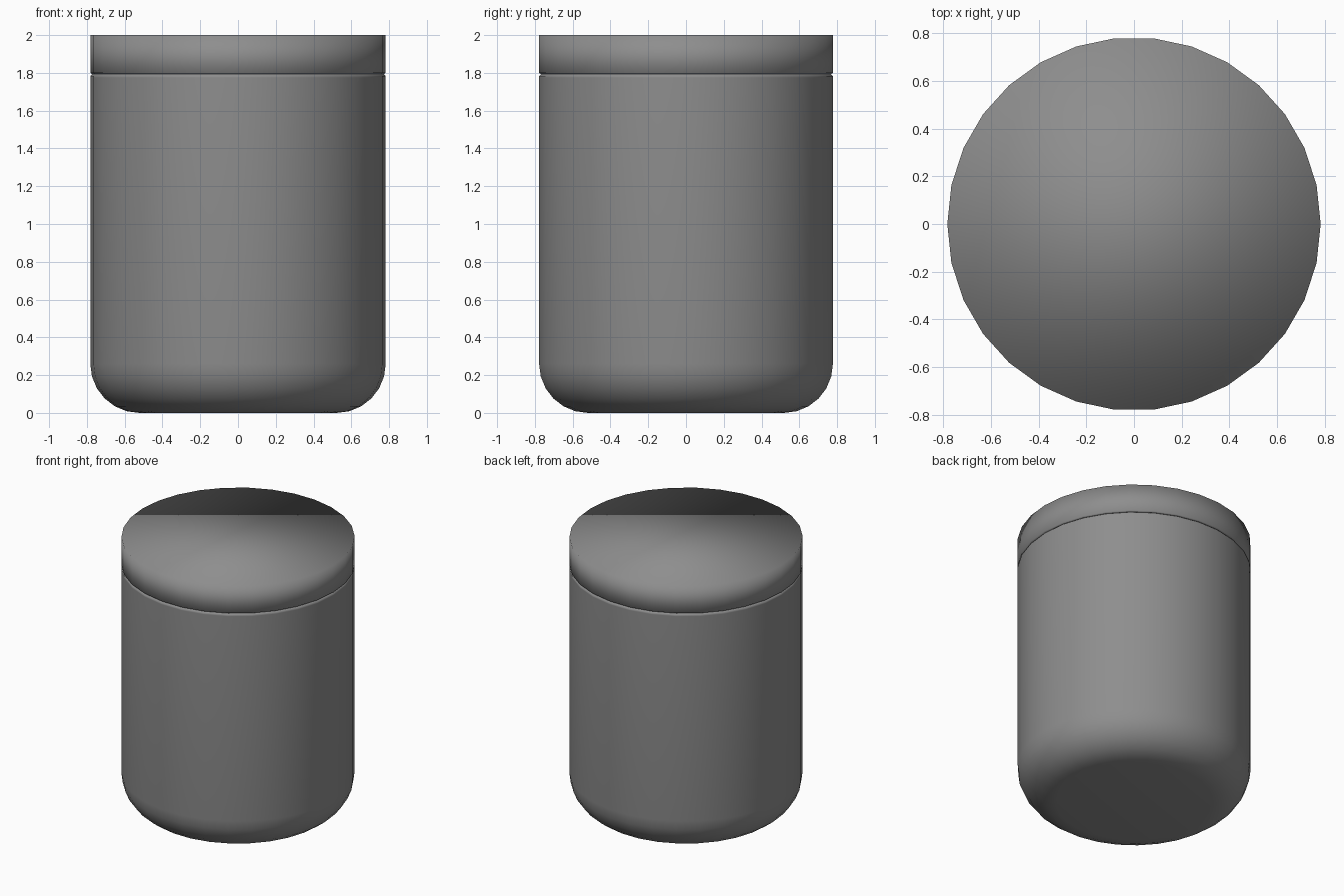
import bpy, bmesh
from math import sin, cos, pi, radians

if "Cube" in bpy.data.objects:
    bpy.data.objects.remove(bpy.data.objects["Cube"])

SIDES = 30
R = 0.782

dark = bpy.data.materials.new("dark_grey")
dark.diffuse_color = (0.27, 0.27, 0.27, 1)
dark.use_nodes = True
dark.node_tree.nodes["Principled BSDF"].inputs["Base Color"].default_value = dark.diffuse_color


def lathe(name, profile, angle):
    """Revolve (radius, z) points, bottom to top, and cap both ends."""
    bm = bmesh.new()
    rings = [[bm.verts.new((r * cos(2 * pi * i / SIDES), r * sin(2 * pi * i / SIDES), z))
              for i in range(SIDES)] for r, z in profile]
    for low, high in zip(rings, rings[1:]):
        for i in range(SIDES):
            j = (i + 1) % SIDES
            bm.faces.new((low[i], low[j], high[j], high[i]))
    bm.faces.new(rings[0][::-1])
    bm.faces.new(rings[-1])
    mesh = bpy.data.meshes.new(name)
    bm.to_mesh(mesh)
    bm.free()
    mesh.materials.append(dark)
    obj = bpy.data.objects.new(name, mesh)
    bpy.context.collection.objects.link(obj)
    bpy.ops.object.select_all(action='DESELECT')
    obj.select_set(True)
    bpy.context.view_layer.objects.active = obj
    bpy.ops.object.shade_smooth_by_angle(angle=radians(angle))
    return obj


# Jar body: rounded bottom edge, straight wall, small chamfer under the lid
fillet = 0.26
bottom = [(R - fillet + fillet * sin(a), fillet - fillet * cos(a))
          for a in (k * pi / 12 for k in range(7))]
lathe("jar_body", bottom + [(R, 1.775), (R, 1.783), (R - 0.01, 1.793)], 50)

# Lid: shallow disc, softly shaded over its edges, small seam chamfer below
lathe("lid", [(R - 0.01, 1.793), (R, 1.8), (R, 2.0)], 120)
